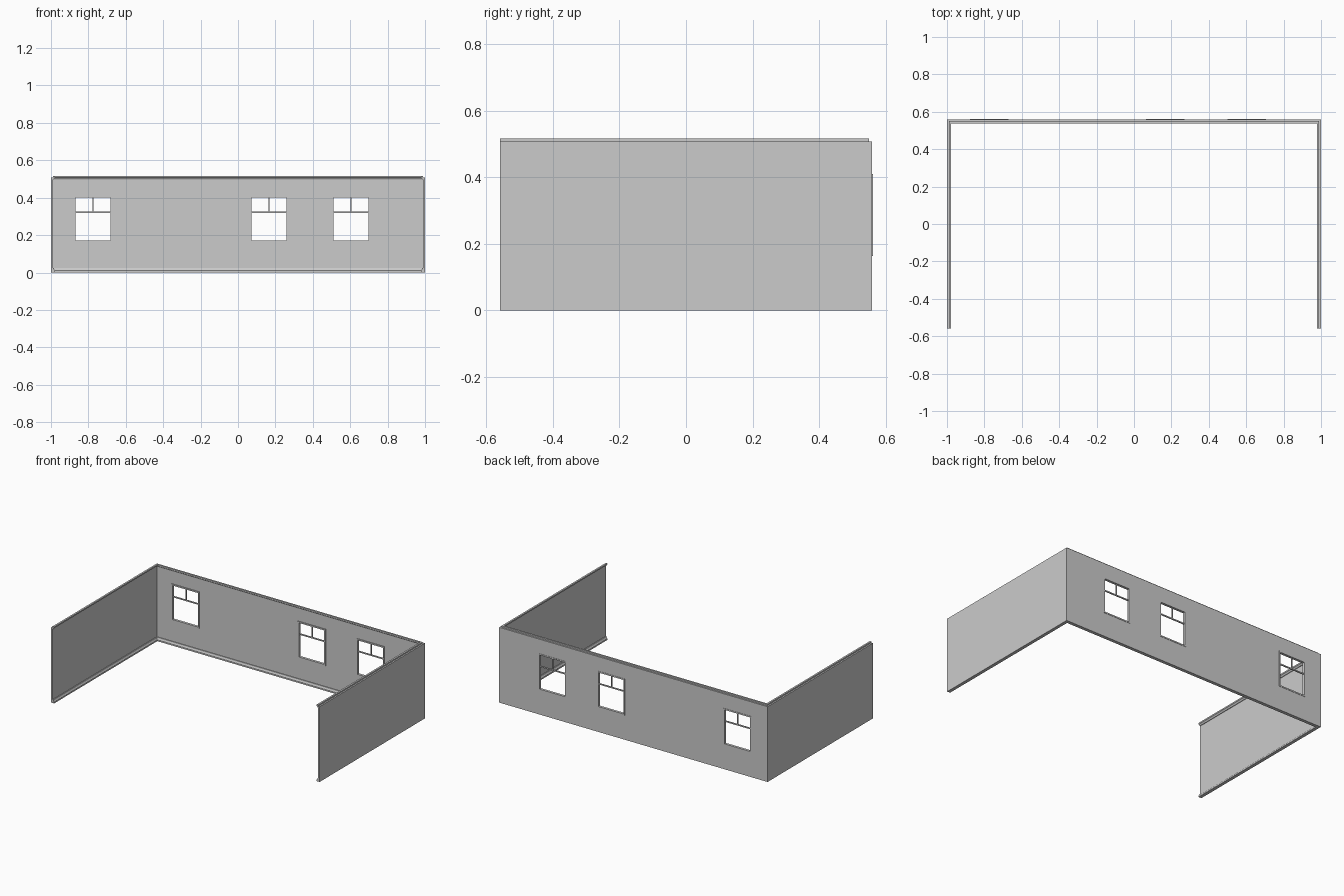
import bpy, bmesh

if "Cube" in bpy.data.objects:
    bpy.data.objects.remove(bpy.data.objects["Cube"])

FRONT, BACK, HALF = -0.56, 0.56, 1.0
WALL = 0.010            # wall thickness
TOP = 0.507             # wall height


def finish(name, bm):
    bmesh.ops.recalc_face_normals(bm, faces=bm.faces)
    mesh = bpy.data.meshes.new(name)
    bm.to_mesh(mesh)
    bm.free()
    ob = bpy.data.objects.new(name, mesh)
    bpy.context.collection.objects.link(ob)
    return ob


def u_sweep(name, profile):
    """Sweep (inward offset, z) points around the three-sided room."""
    bm = bmesh.new()
    rings = []
    for k in range(4):
        ring = []
        for d, z in profile:
            x = (-1 if k < 2 else 1) * (HALF - d)
            y = FRONT if k in (0, 3) else BACK - d
            ring.append(bm.verts.new((x, y, z)))
        rings.append(ring)
    n = len(profile)
    for a, b in zip(rings, rings[1:]):
        for i in range(n):
            j = (i + 1) % n
            bm.faces.new((a[i], a[j], b[j], b[i]))
    bm.faces.new(rings[0])
    bm.faces.new(rings[-1])
    return finish(name, bm)


def add_box(bm, x0, x1, y0, y1, z0, z1):
    vs = bmesh.ops.create_cube(bm, size=1)["verts"]
    for v in vs:
        v.co = (x1 if v.co.x > 0 else x0,
                y1 if v.co.y > 0 else y0,
                z1 if v.co.z > 0 else z0)


# Walls and mouldings
walls = u_sweep("walls", [(0, 0), (WALL, 0), (WALL, TOP), (0, TOP)])
u_sweep("crown_moulding", [(WALL, 0.497), (0.014, 0.497), (0.017, 0.503),
                           (0.022, 0.507), (0.022, 0.516), (WALL, 0.516)])
u_sweep("baseboard", [(WALL, 0), (0.022, 0), (0.022, 0.010),
                      (0.018, 0.014), (0.015, 0.023), (WALL, 0.023)])

# Windows: clear opening, frame and glazing bars
centres = (-0.775, 0.166, 0.604)
W, Z0, Z1, F = 0.094, 0.172, 0.401, 0.009
cut = bmesh.new()
for i, c in enumerate(centres):
    add_box(cut, c - W, c + W, 0.5, 0.6, Z0, Z1)
    bm = bmesh.new()
    ya, yb = BACK - WALL - 0.005, BACK + 0.002
    for s in (-1, 1):
        xa, xb = sorted((c + s * W, c + s * (W + F)))
        add_box(bm, xa, xb, ya, yb, Z0, Z1)
    add_box(bm, c - W - F, c + W + F, ya, yb, Z0 - F, Z0)
    add_box(bm, c - W - F, c + W + F, ya, yb, Z1, Z1 + F)
    finish(f"window_frame_{i + 1}", bm)
    bm = bmesh.new()
    yc, yd = BACK - WALL + 0.001, BACK - 0.002
    add_box(bm, c - W, c + W, yc, yd, 0.319, 0.327)
    add_box(bm, c - 0.003, c + 0.003, yc, yd, 0.327, Z1)
    finish(f"glazing_bars_{i + 1}", bm)

# Cut the window openings
cutter = finish("opening_cutter", cut)
cutter.hide_render = True
mod = walls.modifiers.new("openings", "BOOLEAN")
mod.operation = "DIFFERENCE"
mod.solver = "EXACT"
mod.object = cutter
bpy.context.view_layer.objects.active = walls
bpy.ops.object.modifier_apply(modifier=mod.name)
bpy.data.objects.remove(cutter)
